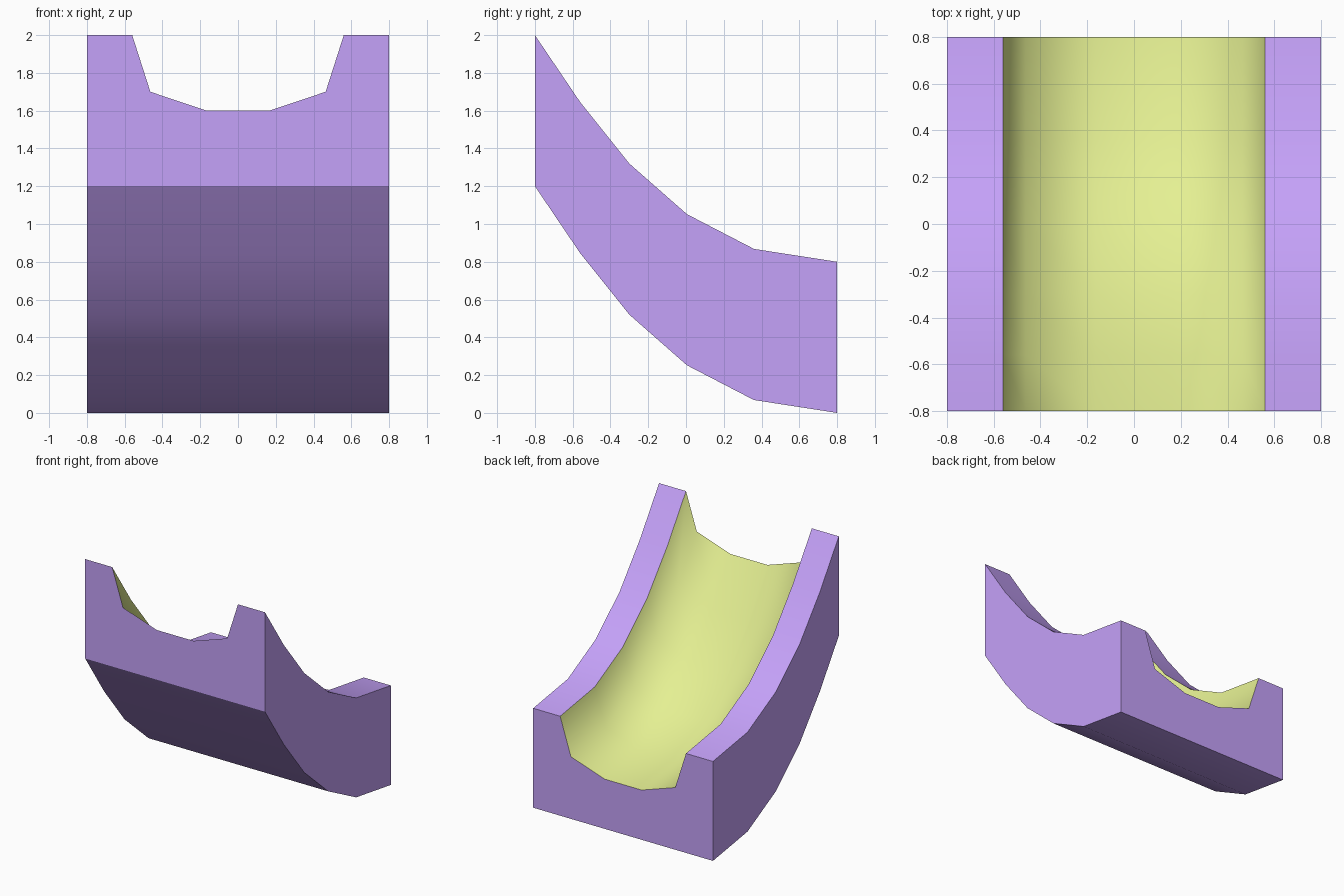
import bpy, bmesh

if "Cube" in bpy.data.objects:
    bpy.data.objects.remove(bpy.data.objects["Cube"])


def material(name, color):
    m = bpy.data.materials.new(name)
    m.diffuse_color = color
    m.use_nodes = True
    m.node_tree.nodes["Principled BSDF"].inputs["Base Color"].default_value = m.diffuse_color
    return m


# Cross-section (x, height above underside); right half, mirrored for the left
half = [(0.8, 0.0), (0.8, 0.8), (0.56, 0.8), (0.464, 0.5), (0.165, 0.4)]
section = half + [(-x, z) for x, z in reversed(half)]
trough_sides = range(2, 7)          # section segments that form the trough
sharp_corners = (0, 1, 2, 7, 8, 9)  # section corners that stay crisp

# Curved descent: (y, height of underside)
path = [(-0.8, 1.2), (-0.56, 0.845), (-0.3, 0.52), (0.005, 0.252),
        (0.36, 0.068), (0.8, 0.0)]

# Slide body swept along the descent
bm = bmesh.new()
rings = [[bm.verts.new((x, y, z + base)) for x, z in section]
         for y, base in path]
n = len(section)
for a, b in zip(rings, rings[1:]):
    for i in range(n):
        j = (i + 1) % n
        face = bm.faces.new((a[i], a[j], b[j], b[i]))
        face.smooth = True
        face.material_index = 1 if i in trough_sides else 0
    for i in sharp_corners:
        bm.edges.get((a[i], b[i])).smooth = False

# Flat end caps
for ring in (rings[0], rings[-1]):
    cap = bm.faces.new(ring)
    for e in cap.edges:
        e.smooth = False

bmesh.ops.recalc_face_normals(bm, faces=bm.faces[:])
mesh = bpy.data.meshes.new("curved_slide")
bm.to_mesh(mesh)
bm.free()
mesh.materials.append(material("purple", (0.56, 0.36, 0.95, 1)))
mesh.materials.append(material("lime", (0.78, 0.87, 0.29, 1)))
slide = bpy.data.objects.new("curved_slide", mesh)
bpy.context.collection.objects.link(slide)
